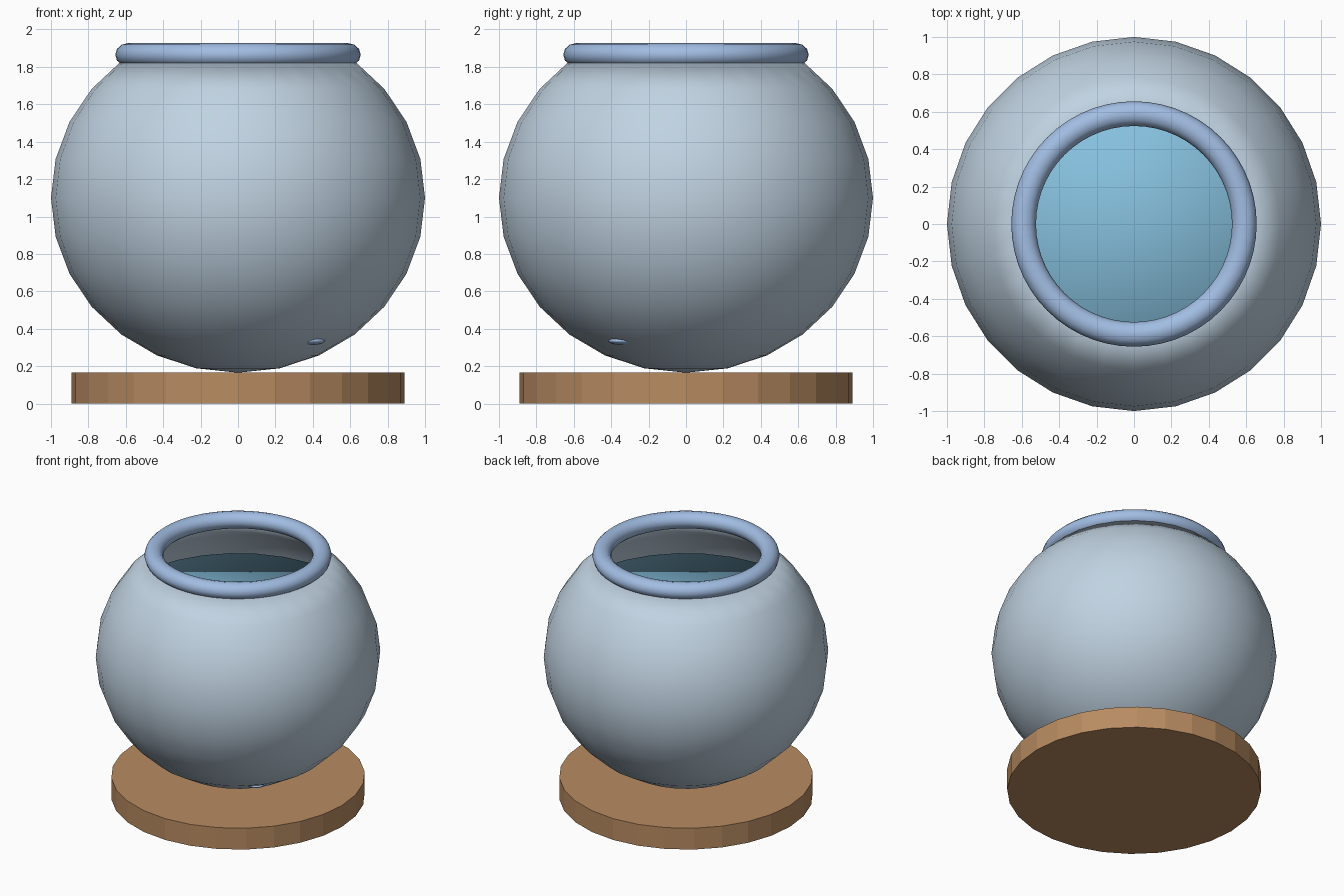
import bpy, bmesh, math

cube = bpy.data.objects.get("Cube")
if cube:
    bpy.data.objects.remove(cube, do_unlink=True)

SIDES = 28
CENTRE_Z = 1.1
SQUASH = 0.935


def material(name, rgb):
    mat = bpy.data.materials.new(name)
    mat.use_nodes = True
    mat.diffuse_color = (*rgb, 1)
    mat.node_tree.nodes["Principled BSDF"].inputs["Base Color"].default_value = (*rgb, 1)
    return mat


glass = material("pale glass", (0.53, 0.65, 0.76))
blue = material("rim blue", (0.36, 0.51, 0.77))
aqua = material("water blue", (0.24, 0.53, 0.73))
wood = material("light wood", (0.48, 0.26, 0.12))


def finish(obj, name, mat, smooth=True):
    obj.name = obj.data.name = name
    obj.data.materials.append(mat)
    for face in obj.data.polygons:
        face.use_smooth = smooth
    return obj


def open_sphere(name, radius, rings_removed, mat, capped=False):
    """Squashed sphere with its top rings removed, optionally closed flat."""
    bm = bmesh.new()
    bmesh.ops.create_uvsphere(bm, u_segments=SIDES, v_segments=SIDES // 2, radius=radius)
    cut = radius * math.cos((rings_removed - 0.5) * 2 * math.pi / SIDES)
    bmesh.ops.delete(bm, geom=[v for v in bm.verts if v.co.z > cut], context='VERTS')
    if capped:
        bmesh.ops.holes_fill(bm, edges=[e for e in bm.edges if e.is_boundary], sides=0)
    bmesh.ops.scale(bm, vec=(1, 1, SQUASH), verts=bm.verts)
    bmesh.ops.recalc_face_normals(bm, faces=bm.faces)
    mesh = bpy.data.meshes.new(name)
    bm.to_mesh(mesh)
    bm.free()
    obj = bpy.data.objects.new(name, mesh)
    bpy.context.collection.objects.link(obj)
    obj.location.z = CENTRE_Z
    return finish(obj, name, mat)


# Round glass bowl with a thin wall
bowl = open_sphere("glass_bowl", 1.0, 3, glass)
wall = bowl.modifiers.new("wall", 'SOLIDIFY')
wall.thickness = 0.028
wall.offset = -1

# Water body with a flat surface
open_sphere("water", 0.945, 5, aqua, capped=True)

# Rolled rim around the mouth
bpy.ops.mesh.primitive_torus_add(major_segments=56, minor_segments=12, major_radius=0.59,
                                 minor_radius=0.066, location=(0, 0, 1.865))
rim = finish(bpy.context.object, "rim", blue)
rim.scale.z = SQUASH

# Pebble touching the lower wall
bpy.ops.mesh.primitive_uv_sphere_add(segments=12, ring_count=8, radius=0.08,
                                     location=(0.385, -0.335, 0.335))
pebble = finish(bpy.context.object, "pebble", blue)
pebble.scale.z = 0.3

# Wooden stand
bpy.ops.mesh.primitive_cylinder_add(vertices=SIDES, radius=0.89, depth=0.165,
                                    location=(0, 0, 0.0825))
finish(bpy.context.object, "stand", wood, smooth=False)
